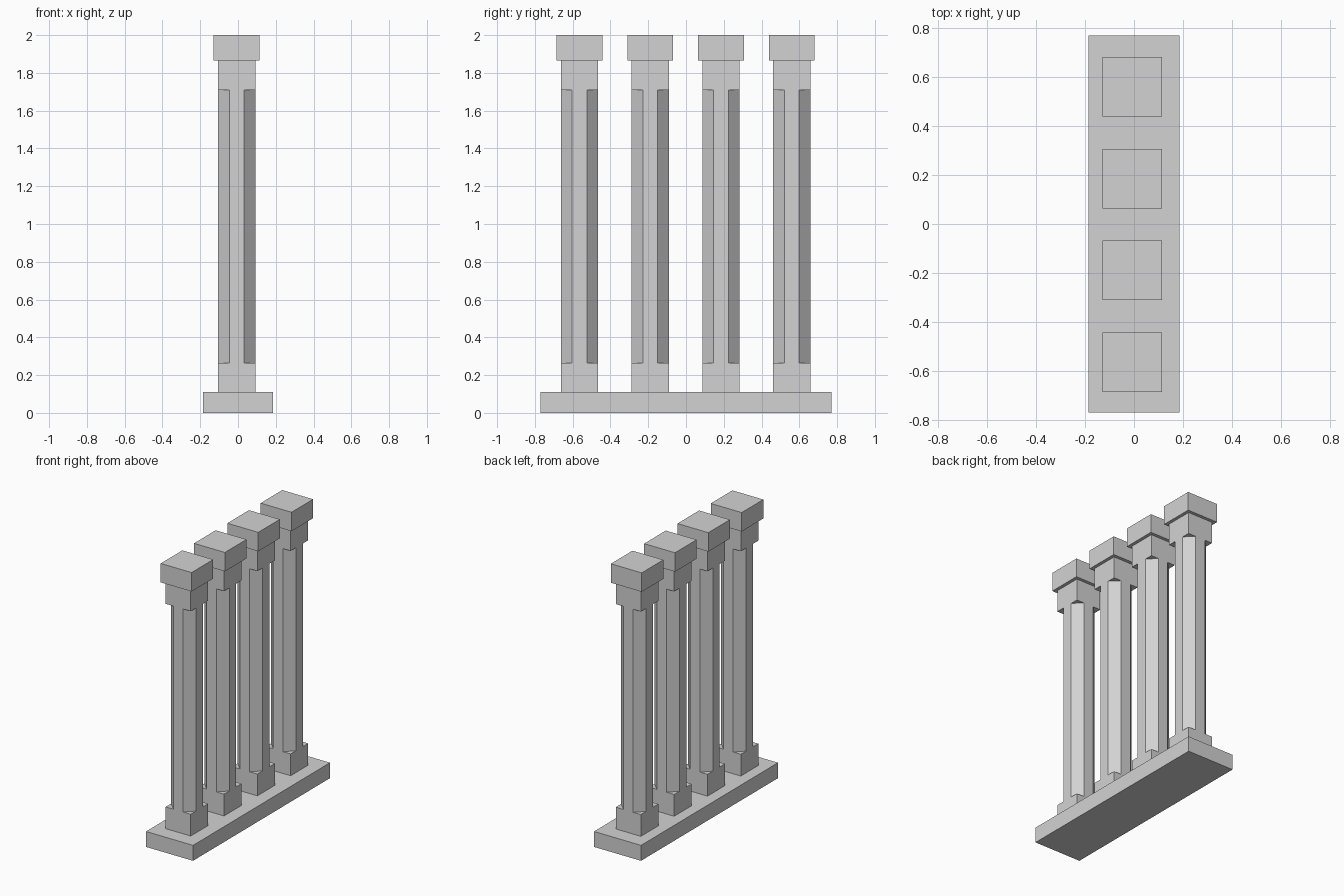
import bpy
import bmesh

cube = bpy.data.objects.get("Cube")
if cube:
    bpy.data.objects.remove(cube, do_unlink=True)

stone = bpy.data.materials.new("light_grey_stone")
stone.use_nodes = True
GREY = (0.65, 0.65, 0.65, 1)
stone.diffuse_color = GREY
stone.node_tree.nodes["Principled BSDF"].inputs["Base Color"].default_value = GREY


def block(name, center, size, z_low, z_high, chamfer=0):
    """Upright box, optionally with its four vertical edges cut off."""
    bm = bmesh.new()
    bmesh.ops.create_cube(bm, size=1)
    bmesh.ops.scale(bm, vec=(*size, z_high - z_low), verts=bm.verts)
    if chamfer:
        upright = [e for e in bm.edges
                   if abs(e.verts[0].co.z - e.verts[1].co.z) > 0.01]
        bmesh.ops.bevel(bm, geom=upright, offset=chamfer,
                        offset_type='OFFSET', segments=1, affect='EDGES')
    mesh = bpy.data.meshes.new(name)
    bm.to_mesh(mesh)
    bm.free()
    mesh.materials.append(stone)
    obj = bpy.data.objects.new(name, mesh)
    obj.location = (*center, (z_low + z_high) / 2)
    bpy.context.collection.objects.link(obj)
    return obj


# Long plinth carrying the row
block("plinth", (0, 0), (0.37, 1.54), 0, 0.11)

# Four columns: square foot, chamfered shaft, square neck, wider capital
WIDTH = 0.197
for i in range(4):
    center = (-0.007, -0.002 + (i - 1.5) * 0.3745)
    n = i + 1
    block(f"column_foot_{n}", center, (WIDTH, WIDTH), 0.11, 0.265)
    block(f"column_shaft_{n}", center, (WIDTH, WIDTH), 0.265, 1.71, chamfer=0.06)
    block(f"column_neck_{n}", center, (WIDTH, WIDTH), 1.71, 1.865)
    block(f"capital_{n}", center, (0.243, 0.243), 1.865, 2.0)
